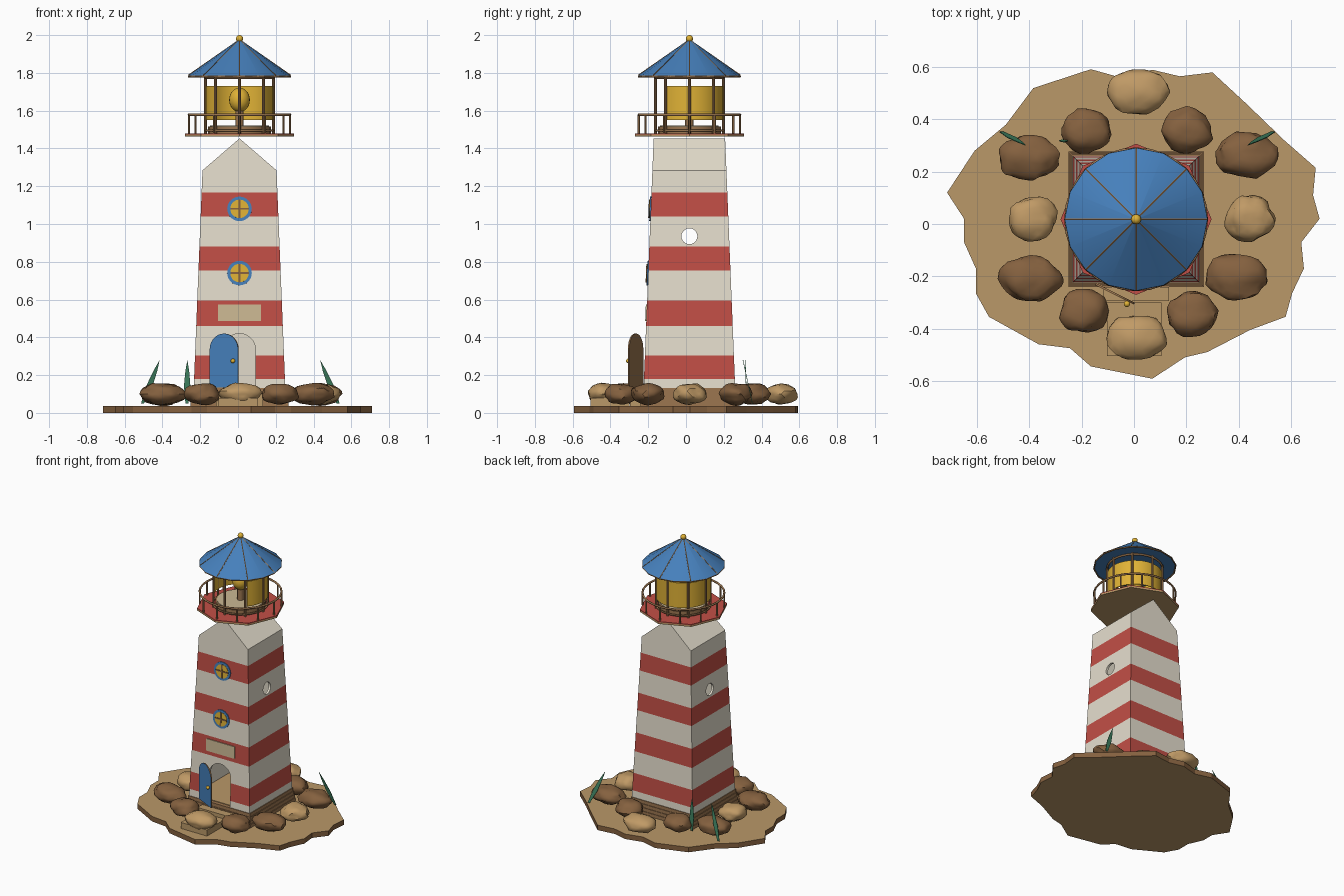
import bpy, bmesh, math
from mathutils import Vector, Matrix, noise

if "Cube" in bpy.data.objects:
    bpy.data.objects.remove(bpy.data.objects["Cube"])

CX, CY = 0.008, 0.018          # tower axis


def mat(name, hexa):
    m = bpy.data.materials.new(name)
    c = [int(hexa[i:i + 2], 16) / 255 for i in (0, 2, 4)]
    m.diffuse_color = [v / 12.92 if v <= 0.04045 else ((v + 0.055) / 1.055) ** 2.4 for v in c] + [1]
    m.use_nodes = True
    m.node_tree.nodes["Principled BSDF"].inputs["Base Color"].default_value = m.diffuse_color
    return m


CREAM, RED, BLUE = mat("cream", "E6DFCE"), mat("red", "C24F46"), mat("blue", "4680BC")
SAND, PALE, ROCK = mat("sand", "BA9868"), mat("pale_stone", "C09A66"), mat("brown_stone", "85613F")
TRIM, PLAQUE = mat("trim_brown", "9C7650"), mat("pale_wood", "CBB893")
GOLD, GREEN = mat("gold", "E0B236"), mat("green", "3E8060")


def make(name, bm, *mats, smooth=None):
    bmesh.ops.recalc_face_normals(bm, faces=bm.faces)
    me = bpy.data.meshes.new(name)
    bm.to_mesh(me)
    bm.free()
    for m in mats:
        me.materials.append(m)
    if smooth:
        me.shade_smooth()
        me.set_sharp_from_angle(angle=math.radians(smooth))
    ob = bpy.data.objects.new(name, me)
    bpy.context.collection.objects.link(ob)
    return ob


def box(name, c, s, m, rot=None):
    bm = bmesh.new()
    mx = Matrix.Translation(c) @ (rot or Matrix()) @ Matrix.Diagonal((*s, 1))
    bmesh.ops.create_cube(bm, size=1, matrix=mx)
    return make(name, bm, m)


def tube(name, a, b, r, m, n=8, r2=None, smooth=40):
    a, b = Vector(a), Vector(b)
    bm = bmesh.new()
    mx = Matrix.Translation((a + b) / 2) @ (b - a).to_track_quat('Z', 'Y').to_matrix().to_4x4()
    bmesh.ops.create_cone(bm, cap_ends=True, segments=n, radius1=r, radius2=r if r2 is None else r2,
                          depth=(b - a).length, matrix=mx)
    return make(name, bm, m, smooth=smooth)


def ball(name, c, s, m):
    bm = bmesh.new()
    bmesh.ops.create_uvsphere(bm, u_segments=20, v_segments=12, radius=1,
                              matrix=Matrix.Translation(c) @ Matrix.Diagonal((*s, 1)))
    return make(name, bm, m, smooth=60)


def ring(name, z, R, r, m, n=32):
    bm = bmesh.new()
    rows = [[bm.verts.new((CX + (R + r * math.cos(t)) * math.cos(a), CY + (R + r * math.cos(t)) * math.sin(a),
                           z + r * math.sin(t))) for t in [j * math.tau / 6 for j in range(6)]]
            for a in [i * math.tau / n for i in range(n)]]
    for i in range(n):
        for j in range(6):
            k, l = (i + 1) % n, (j + 1) % 6
            bm.faces.new((rows[i][j], rows[k][j], rows[k][l], rows[i][l]))
    return make(name, bm, m, smooth=70)


def extruded(name, pts, vec, *mats):
    bm = bmesh.new()
    f = bm.faces.new([bm.verts.new(p) for p in pts])
    ex = bmesh.ops.extrude_face_region(bm, geom=[f])
    bmesh.ops.translate(bm, vec=vec, verts=[v for v in ex['geom'] if isinstance(v, bmesh.types.BMVert)])
    return make(name, bm, *mats)


def polar(r, a, z):
    return (CX + r * math.cos(a), CY + r * math.sin(a), z)


# ground plate with a ragged outline and darker edges
outline = [(-.715, .12), (-.61, .28), (-.49, .38), (-.385, .52), (-.165, .592), (-.05, .56), (.07, .59),
           (.175, .565), (.30, .58), (.43, .46), (.575, .32), (.695, .215), (.685, .11), (.71, .02),
           (.64, -.07), (.65, -.17), (.605, -.265), (.58, -.355), (.445, -.405), (.28, -.49),
           (.195, -.51), (.07, -.592), (-.165, -.545), (-.245, -.475), (-.365, -.46), (-.555, -.355),
           (-.605, -.265), (-.605, -.17), (-.65, -.07), (-.65, .02)]
ground = extruded("ground_plate", [(x, y, 0) for x, y in outline], (0, 0, 0.036), SAND, ROCK)
for p in ground.data.polygons:
    p.material_index = 0 if abs(p.normal.z) > 0.5 else 1

# stepped plinth and inner floor
for i in range(4):
    h = 0.259 - 0.004 * i
    box(f"plinth_step_{i}", (CX, CY, 0.048 + 0.024 * i), (2 * h, 2 * h, 0.024), TRIM)
box("inner_floor", (CX, CY, 0.1335), (0.44, 0.44, 0.005), SAND)


# hollow tapered tower with gable top
def half(z):
    return 0.243 - 0.047 * (z - 0.12) / 1.164


def tower_solid(name, inset, z0, z1, z2):
    bm = bmesh.new()
    rows = []
    for s in (-1, 1):
        pts = [(-1, z0), (1, z0), (1, z1), (0, z2), (-1, z1)]
        rows.append([bm.verts.new((CX + q * (half(z) - inset), CY + s * (half(z) - inset), z)) for q, z in pts])
    bm.faces.new(rows[0])
    bm.faces.new(rows[1][::-1])
    for i in range(5):
        j = (i + 1) % 5
        bm.faces.new((rows[0][i], rows[1][i], rows[1][j], rows[0][j]))
    return make(name, bm, CREAM, RED)


def arch(r, z0, z1, n=14):
    return [(-r, z0), (r, z0)] + [(r * math.cos(i * math.pi / n), z1 - r + r * math.sin(i * math.pi / n))
                                  for i in range(n + 1)]


tower = tower_solid("tower", 0, 0.12, 1.284, 1.453)
cutters = [tower_solid("cutter_inside", 0.015, 0.10, 1.277, 1.435),
           extruded("cutter_doorway", [(CX + x, -0.4, z) for x, z in arch(0.085, 0.10, 0.42)], (0, 0.3, 0)),
           tube("cutter_side_window", (-0.5, CY, 0.935), (0.5, CY, 0.935), 0.042, CREAM, 24)]
for c in cutters:
    c.hide_render = True
    b = tower.modifiers.new("cut", 'BOOLEAN')
    b.operation, b.solver, b.object = 'DIFFERENCE', 'EXACT', c
bpy.context.view_layer.update()
cut = bpy.data.meshes.new_from_object(tower.evaluated_get(bpy.context.evaluated_depsgraph_get()))
tower.modifiers.clear()
for c in cutters:
    bpy.data.objects.remove(c)
# stripes: slice at the band heights, paint only the outer skin
bands = [(0.18, 0.305), (0.46, 0.595), (0.755, 0.88), (1.04, 1.168)]
bm = bmesh.new()
bm.from_mesh(cut)
for z in [v for b in bands for v in b]:
    bmesh.ops.bisect_plane(bm, geom=bm.verts[:] + bm.edges[:] + bm.faces[:], plane_co=(0, 0, z), plane_no=(0, 0, 1))
for f in bm.faces:
    outer = all(max(abs(v.co.x - CX), abs(v.co.y - CY)) > half(v.co.z) - 0.003 for v in f.verts)
    z = f.calc_center_median().z
    f.material_index = int(outer and any(a < z < b for a, b in bands))
cut.materials.clear()
cut.materials.append(CREAM)
cut.materials.append(RED)
bm.to_mesh(cut)
bm.free()
tower.data = cut

# round front windows and blank plaque, tilted with the wall
tilt = Matrix.Rotation(-math.atan(0.047 / 1.164), 4, 'X')
out = Vector((0, -1, 0.04)).normalized()
for k, z in enumerate((0.74, 1.08)):
    c = Vector((CX, CY - half(z), z))
    tube(f"window_frame_{k}", c, c + out * 0.006, 0.065, BLUE, 28)
    tube(f"window_glass_{k}", c, c + out * 0.008, 0.049, GOLD, 28)
    for nm, s in (("upright", (0.009, 0.008, 0.098)), ("crossbar", (0.098, 0.008, 0.009))):
        box(f"window_{nm}_{k}", c + out * 0.008, s, ROCK, tilt)
box("plaque", Vector((CX, CY - half(0.53), 0.53)) + out * 0.002, (0.228, 0.008, 0.085), PLAQUE, tilt)

# open arched door: blue outside, brown inside
a, b = Vector((-0.15, -0.233, 0)), Vector((0.0, -0.308, 0))
u = (b - a).normalized()
n = Vector((u.y, -u.x, 0))            # outward side of the door
mid, w = (a + b) / 2, (b - a).length / 2
door = extruded("door", [mid + u * x + Vector((0, 0, z)) for x, z in arch(w, 0.135, 0.42)], -n * 0.008, BLUE, TRIM)
for p in door.data.polygons:
    p.material_index = 0 if p.normal.dot(n) > 0.9 else 1
ball("door_knob", mid + u * (w * 0.7) + n * 0.01 + Vector((0, 0, 0.275)), (0.012,) * 3, GOLD)

# door steps
box("upper_doorstep", (CX, -0.268, 0.07), (0.25, 0.055, 0.068), SAND)
box("lower_doorstep", (0.001, -0.402, 0.057), (0.21, 0.205, 0.045), SAND)

# boulders (x, y, half width, half depth, pale)
rocks = [(.015, .505, .112, .083, 1), (-.183, .355, .093, .081, 0), (.202, .355, .093, .081, 0),
         (-.405, .255, .113, .086, 0), (.43, .263, .113, .086, 0), (-.388, .02, .09, .086, 1),
         (.442, .02, .09, .086, 1), (-.396, -.21, .113, .086, 0), (.393, -.202, .113, .086, 0),
         (-.19, -.332, .093, .083, 0), (.221, -.347, .093, .083, 0), (.011, -.435, .112, .083, 1)]
for k, (x, y, rx, ry, pale) in enumerate(rocks):
    bm = bmesh.new()
    bmesh.ops.create_icosphere(bm, subdivisions=3, radius=1)
    for v in bm.verts:
        d = v.co.copy()
        d *= 1.03 + 0.18 * noise.noise(d * 1.5 + Vector((7.3 * k, 2.1, 0)))
        d *= 1 + 0.08 * noise.noise(d * 3 + Vector((3.7 * k, 0, 5)))
        v.co = (x + d.x * rx, y + d.y * ry, 0.1 + d.z * 0.055)
    make(f"boulder_{k}", bm, PALE if pale else ROCK, smooth=40)

# grass blades (base, tip)
for k, (p, q) in enumerate([((-.505, .35, .05), (-.415, .30, .28)), ((.53, .35, .05), (.435, .30, .28)),
                            ((-.27, .32, .05), (-.268, .312, .28))]):
    p, q = Vector(p), Vector(q)
    X = Vector((1, 0, 0))
    pts = [p - X * .008, p + X * .008, p.lerp(q, .4) + X * .017, p.lerp(q, .75) + X * .01, q,
           p.lerp(q, .75) - X * .01, p.lerp(q, .4) - X * .017]
    extruded(f"grass_blade_{k}", pts, (0, 0.003, 0), GREEN)

# gallery deck: red octagon over a wooden underside, corners on the axes
for nm, z0, z1, m in (("deck_underside", 1.463, 1.474, SAND), ("deck_top", 1.474, 1.48, RED)):
    extruded(nm, [polar(0.289, i * math.tau / 8, z0) for i in range(8)], (0, 0, z1 - z0), m)

# railing
ring("rail", 1.578, 0.268, 0.007, TRIM)
for i in range(12):
    t = i * math.tau / 12
    tube(f"rail_post_{i}", polar(0.268, t, 1.478), polar(0.268, t, 1.578), 0.006, TRIM, 6)

# lantern room
tube("lantern_base", (CX, CY, 1.48), (CX, CY, 1.517), 0.166, TRIM, 24)
tube("lantern_floor", (CX, CY, 1.517), (CX, CY, 1.521), 0.155, PLAQUE, 24)
tube("lamp_stand", (CX, CY, 1.52), (CX, CY, 1.61), 0.022, TRIM, 12)
ball("lamp", (CX, CY, 1.657), (0.055, 0.055, 0.064), GOLD)
for i in range(8):
    t = i * math.tau / 8
    tube(f"lantern_post_{i}", polar(0.18, t, 1.48), polar(0.18, t, 1.785), 0.008, TRIM, 8)
ring("lantern_sill", 1.495, 0.18, 0.006, TRIM)
ring("lantern_header", 1.775, 0.18, 0.007, TRIM)
# golden glass, open at the front
bm = bmesh.new()
N, prev = 26, None
for i in range(N + 1):
    t = math.radians(-41 + 262 * i / N)
    cur = [bm.verts.new(polar(r, t, z)) for r, z in ((.180, 1.55), (.180, 1.73), (.174, 1.73), (.174, 1.55))]
    if prev:
        for j in range(4):
            bm.faces.new((prev[j], cur[j], cur[(j + 1) % 4], prev[(j + 1) % 4]))
    if i in (0, N):
        bm.faces.new(cur)
    prev = cur
make("lantern_glass", bm, GOLD, smooth=40)

# conical roof, eave, ribs and finial
tube("roof", (CX, CY, 1.785), (CX, CY, 1.975), 0.273, BLUE, 16, 0.004, smooth=15)
ring("eave", 1.781, 0.269, 0.005, TRIM, 16)
for i in range(8):
    t = i * math.tau / 8
    tube(f"roof_rib_{i}", polar(0.27, t, 1.787), polar(0.01, t, 1.968), 0.0035, TRIM, 6)
ball("finial", (CX, CY, 1.981), (0.019,) * 3, GOLD)
